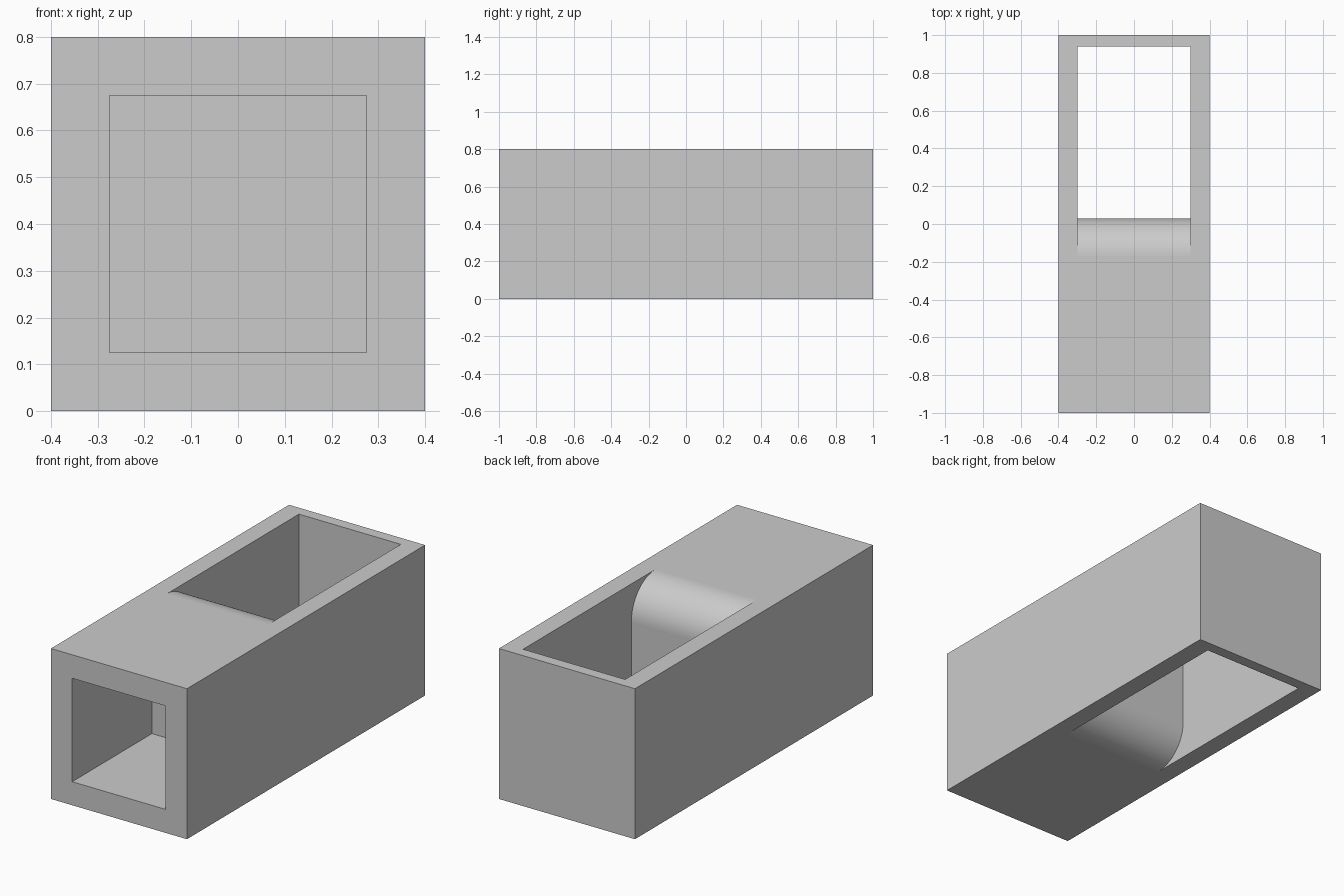
import bpy, bmesh
from math import sin, cos, pi

if "Cube" in bpy.data.objects:
    bpy.data.objects.remove(bpy.data.objects["Cube"], do_unlink=True)

HEIGHT = 0.8
WALL_Y, BACK_Y = 0.03, 0.94      # front and back ends of the open shaft
RADIUS, STEPS = 0.2, 24          # rounded lips of the shaft

grey = bpy.data.materials.new("light grey")
grey.use_nodes = True
colour = (0.6, 0.6, 0.6, 1)
grey.diffuse_color = colour
grey.node_tree.nodes["Principled BSDF"].inputs["Base Color"].default_value = colour


def prism(name, profile, half_width):
    """Extrude a (y, z) profile across x."""
    bm = bmesh.new()
    face = bm.faces.new([bm.verts.new((-half_width, y, z)) for y, z in profile])
    new = bmesh.ops.extrude_face_region(bm, geom=[face])["geom"]
    verts = [v for v in new if isinstance(v, bmesh.types.BMVert)]
    bmesh.ops.translate(bm, verts=verts, vec=(2 * half_width, 0, 0))
    bmesh.ops.recalc_face_normals(bm, faces=bm.faces)
    mesh = bpy.data.meshes.new(name)
    bm.to_mesh(mesh)
    bm.free()
    mesh.materials.append(grey)
    obj = bpy.data.objects.new(name, mesh)
    bpy.context.collection.objects.link(obj)
    return obj


def rectangle(y0, y1, z0, z1):
    return [(y0, z0), (y1, z0), (y1, z1), (y0, z1)]


# Outer block
block = prism("block", rectangle(-1, 1, 0, HEIGHT), 0.4)

# Square pocket in the front
pocket = prism("pocket_cutter", rectangle(-1.1, -0.33, 0.125, 0.675), 0.275)

# Shaft open at top and bottom, with rounded lips on its front wall
arc = [(WALL_Y - RADIUS + RADIUS * cos(a), RADIUS * sin(a))
       for a in (pi / 2 * i / STEPS for i in range(STEPS + 1))]
upper = [(y, HEIGHT - RADIUS + h) for y, h in arc]
lower = [(y, RADIUS - h) for y, h in reversed(arc)]
lip_y = WALL_Y - RADIUS
outline = ([(lip_y, -0.1)] + lower + upper
           + [(lip_y, HEIGHT + 0.1), (BACK_Y, HEIGHT + 0.1), (BACK_Y, -0.1)])
shaft = prism("shaft_cutter", outline, 0.3)

# Cut both openings and keep the finished mesh
for cutter in (pocket, shaft):
    cutter.hide_render = True
    mod = block.modifiers.new(cutter.name, "BOOLEAN")
    mod.operation = "DIFFERENCE"
    mod.solver = "EXACT"
    mod.object = cutter
bpy.context.view_layer.update()
result = bpy.data.meshes.new_from_object(
    block.evaluated_get(bpy.context.evaluated_depsgraph_get()))
block.modifiers.clear()
block.data = result
for cutter in (pocket, shaft):
    bpy.data.objects.remove(cutter, do_unlink=True)

# Smooth only the rounded lips, with sharp edges at their sides
for poly in result.polygons:
    poly.use_smooth = abs(poly.normal.y) > 0.01 and abs(poly.normal.z) > 0.01
bm = bmesh.new()
bm.from_mesh(result)
for edge in bm.edges:
    edge.smooth = edge.calc_face_angle(0) < 0.5
bm.to_mesh(result)
bm.free()
